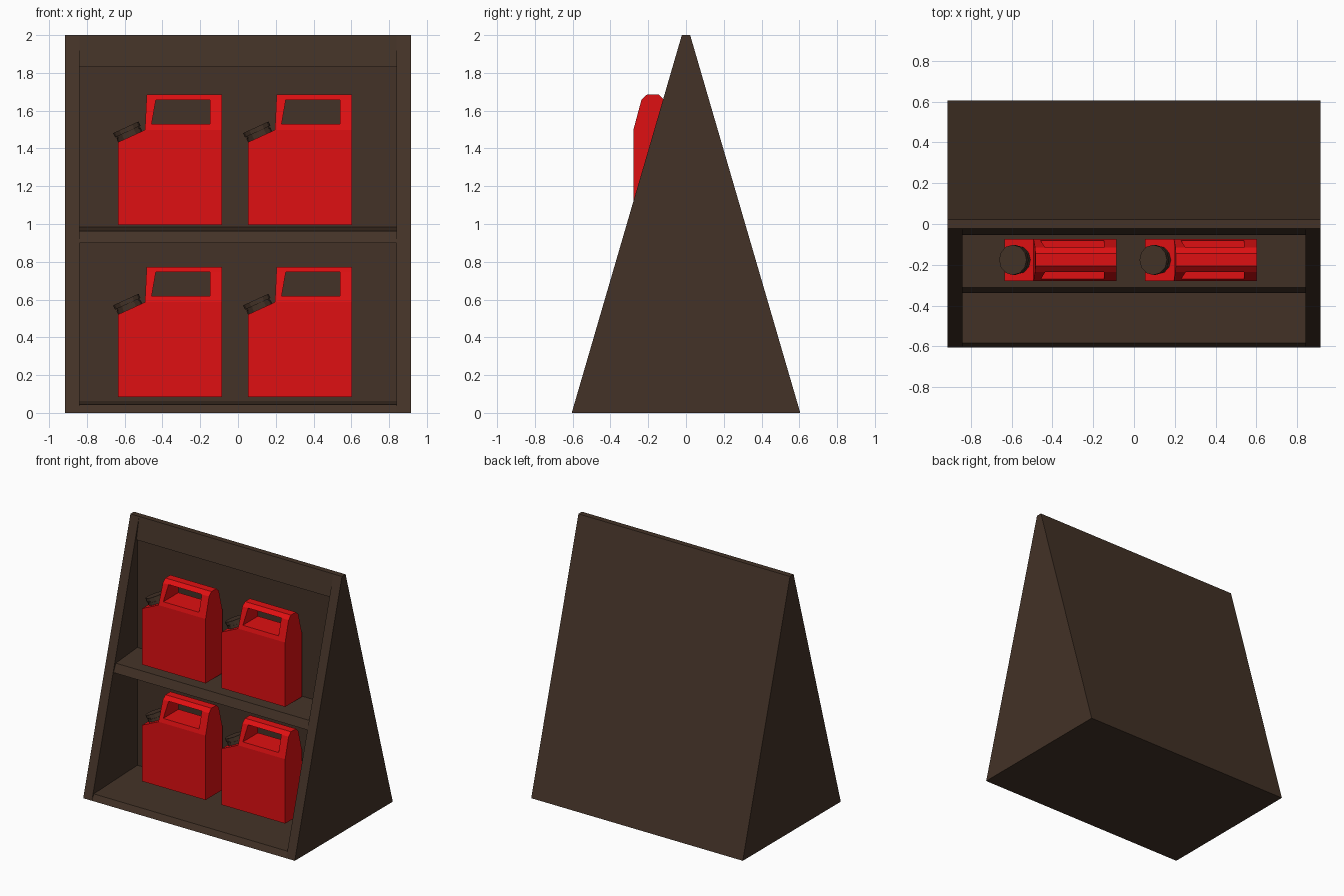
import bpy, bmesh, math
from mathutils import Matrix, Vector

if "Cube" in bpy.data.objects:
    bpy.data.objects.remove(bpy.data.objects["Cube"])


def material(name, rgb):
    m = bpy.data.materials.new(name)
    m.diffuse_color = (*rgb, 1)
    m.use_nodes = True
    m.node_tree.nodes["Principled BSDF"].inputs["Base Color"].default_value = m.diffuse_color
    return m


BROWN = material("dark_brown", (0.056, 0.032, 0.020))
RED = material("red", (0.74, 0.005, 0.006))


def finish(bm, name, mat):
    bmesh.ops.recalc_face_normals(bm, faces=bm.faces)
    me = bpy.data.meshes.new(name)
    bm.to_mesh(me)
    bm.free()
    me.materials.append(mat)
    ob = bpy.data.objects.new(name, me)
    bpy.context.collection.objects.link(ob)
    return ob


def prism_x(name, profile, x0, x1, mat):
    """Extrude a (y, z) profile along x."""
    bm = bmesh.new()
    face = bm.faces.new([bm.verts.new((x0, y, z)) for y, z in profile])
    ext = bmesh.ops.extrude_face_region(bm, geom=[face])
    moved = [v for v in ext["geom"] if isinstance(v, bmesh.types.BMVert)]
    bmesh.ops.translate(bm, verts=moved, vec=(x1 - x0, 0, 0))
    return finish(bm, name, mat)


# Stand: two side panels and a middle section with two open shelves
side = [(-0.605, 0), (0.605, 0), (0.022, 2), (-0.022, 2)]
prism_x("left_side_panel", side, -0.915, -0.84, BROWN)
prism_x("right_side_panel", side, 0.84, 0.915, BROWN)
core = [(-0.605, 0), (0.605, 0), (0.022, 2), (-0.022, 2), (-0.055, 1.83),
        (-0.043, 1.83), (-0.043, 0.984), (-0.31, 0.963), (-0.338, 0.9),
        (-0.043, 0.9), (-0.043, 0.063), (-0.582, 0.045)]
prism_x("shelf_unit", core, -0.84, 0.84, BROWN)

# Canister outline rows around the handle: height, half depth, x positions
ROWS = [(0.503, 0.103, (0.142, 0.175, 0.487, 0.55)),
        (0.535, 0.094, (0.144, 0.178, 0.487, 0.55)),
        (0.662, 0.060, (0.150, 0.200, 0.487, 0.55)),
        (0.690, 0.031, (0.152, 0.202, 0.487, 0.55))]


def canister(name, x, y, z):
    bm = bmesh.new()
    sheets = []
    for s in (-1, 1):
        def vert(px, d, pz):
            return bm.verts.new((x + px, y + s * d, z + pz))
        grid = [[vert(px, d, pz) for px in xs] for pz, d, xs in ROWS]
        low = [vert(0, 0.103, 0), vert(0.55, 0.103, 0)]
        shoulder = vert(0, 0.103, 0.438)
        loops = [low + grid[0][::-1] + [shoulder]]
        for r in range(3):
            for c in range(3):
                if (r, c) != (1, 1):  # leave the hand hole open
                    loops.append([grid[r][c], grid[r][c + 1],
                                  grid[r + 1][c + 1], grid[r + 1][c]])
        for loop in loops:
            bm.faces.new(loop)
        sheets.append(low + [shoulder] + [v for row in grid for v in row])
    # Join front and back around the outline and the hand hole
    twin = dict(zip(*sheets))
    for e in [e for e in bm.edges if e.is_boundary and e.verts[0] in twin]:
        a, b = e.verts
        bm.faces.new([a, b, twin[b], twin[a]])
    finish(bm, name, RED)

    # Cap standing square on the sloping shoulder
    slope = math.atan2(0.065, 0.142)
    up = Vector((-math.sin(slope), 0, math.cos(slope)))
    foot = Vector((x + 0.064, y, z + 0.467))
    bm = bmesh.new()
    for start, height, radius in ((-0.005, 0.026, 0.070), (0.019, 0.012, 0.066),
                                  (0.030, 0.025, 0.074)):
        m = (Matrix.Translation(foot + up * (start + height / 2))
             @ Matrix.Rotation(-slope, 4, 'Y'))
        bmesh.ops.create_cone(bm, cap_ends=True, segments=12, radius1=radius,
                              radius2=radius, depth=height, matrix=m)
    finish(bm, name + "_cap", BROWN)


# Two canisters on each shelf
for level, z in (("lower", 0.083), ("upper", 0.995)):
    for place, x in (("left", -0.635), ("right", 0.053)):
        canister(f"{level}_{place}_canister", x, -0.176, z)
